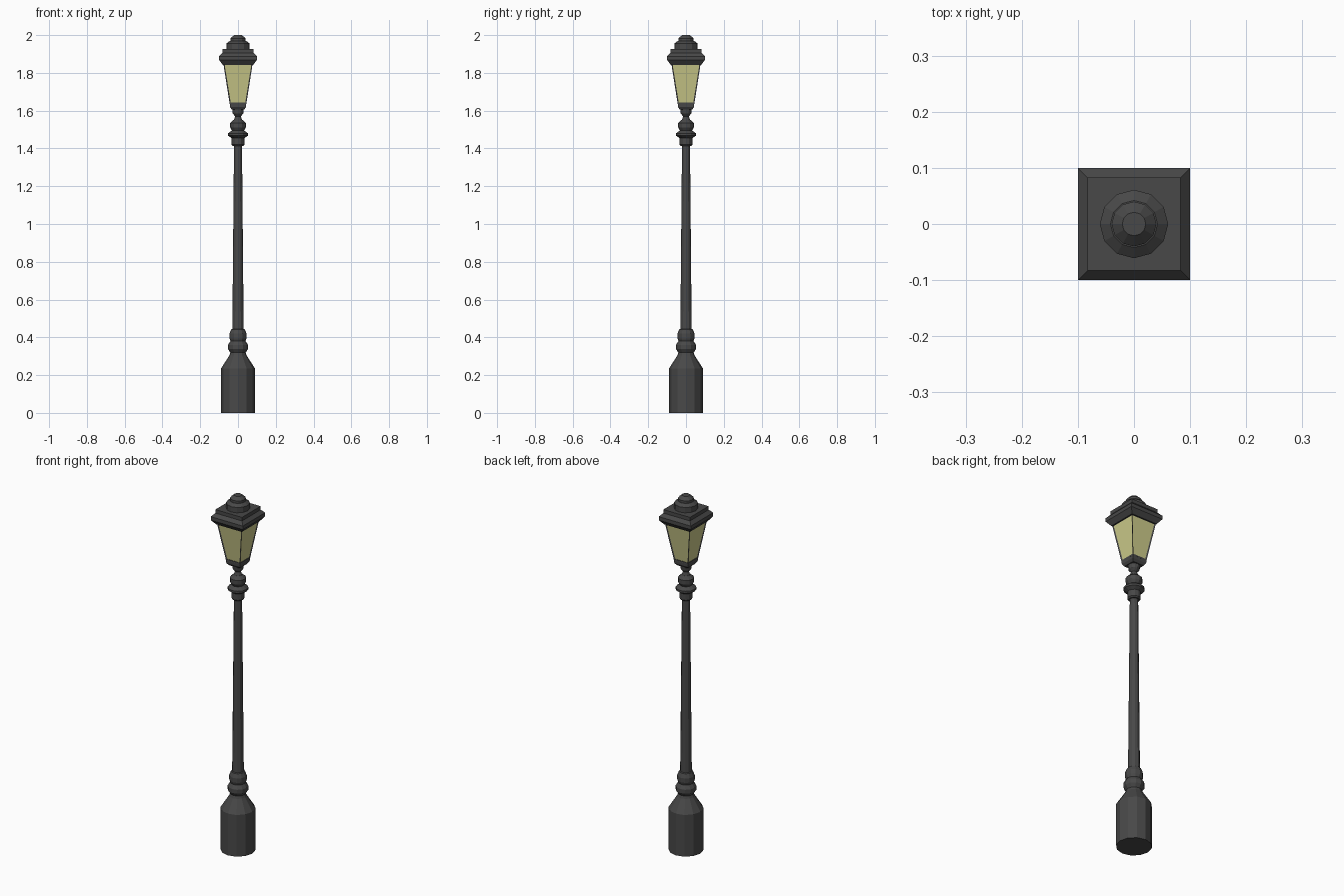
import bpy, bmesh
from math import cos, sin, pi, sqrt

cube = bpy.data.objects.get("Cube")
if cube:
    bpy.data.objects.remove(cube)


def make_material(name, color):
    mat = bpy.data.materials.new(name)
    mat.use_nodes = True
    mat.diffuse_color = color
    bsdf = next(n for n in mat.node_tree.nodes if n.type == 'BSDF_PRINCIPLED')
    bsdf.inputs["Base Color"].default_value = color
    return mat


iron = make_material("dark iron", (0.065, 0.065, 0.065, 1))
glass = make_material("pale yellow glass", (0.61, 0.60, 0.26, 1))


def turned(name, profile, sides=12, pane=None):
    """Closed solid from (radius, height) rings; four sides means half widths.
    pane = (border, depth) insets the sloped sides as glass."""
    square = sides == 4
    scale, turn = (sqrt(2), pi / 4) if square else (1, 0)
    bm = bmesh.new()
    rings = []
    for r, z in profile:
        angles = [turn + 2 * pi * i / sides for i in range(sides)]
        rings.append([bm.verts.new((r * scale * cos(a), r * scale * sin(a), z))
                      for a in angles])
    walls = []
    for low, high in zip(rings, rings[1:]):
        for i in range(sides):
            j = (i + 1) % sides
            walls.append(bm.faces.new((low[i], low[j], high[j], high[i])))
    bm.faces.new(rings[0][::-1])
    bm.faces.new(rings[-1])
    bm.normal_update()
    if pane:
        bmesh.ops.inset_individual(bm, faces=walls, thickness=pane[0], depth=-pane[1])
        for f in walls:
            f.material_index = 1
    mesh = bpy.data.meshes.new(name)
    bm.to_mesh(mesh)
    bm.free()
    mesh.materials.append(iron)
    if pane:
        mesh.materials.append(glass)
    obj = bpy.data.objects.new(name, mesh)
    bpy.context.collection.objects.link(obj)
    return obj


# Pedestal and its stacked mouldings
turned("pedestal", [(0.09, 0), (0.09, 0.235), (0.045, 0.305), (0.04, 0.32)])
turned("lower_ring", [(0.04, 0.318), (0.053, 0.338), (0.053, 0.36), (0.04, 0.38)])
turned("lower_collar", [(0.038, 0.375), (0.045, 0.395), (0.045, 0.42),
                        (0.036, 0.442), (0.028, 0.446)])

# Tapering pole
turned("pole", [(0.03, 0.44), (0.021, 1.43)])

# Mouldings under the lantern
turned("upper_collar", [(0.028, 1.413), (0.034, 1.42), (0.034, 1.455)])
turned("upper_ring", [(0.034, 1.455), (0.053, 1.468), (0.053, 1.48), (0.032, 1.495)])
turned("upper_knob", [(0.03, 1.492), (0.042, 1.512), (0.042, 1.535), (0.022, 1.552)])
turned("neck", [(0.022, 1.55), (0.015, 1.57), (0.028, 1.585), (0.031, 1.612)])

# Square lantern
turned("lantern_foot", [(0.034, 1.607), (0.043, 1.62), (0.044, 1.643)], 4)
turned("lantern_panes", [(0.044, 1.635), (0.077, 1.846)], 4, pane=(0.009, 0.004))
turned("lantern_roof", [(0.08, 1.842), (0.1, 1.868), (0.1, 1.888), (0.083, 1.906),
                        (0.083, 1.926)], 4)

# Round cap and finial
turned("cap", [(0.061, 1.924), (0.061, 1.956), (0.042, 1.97)])
turned("finial", [(0.04, 1.968), (0.04, 1.983), (0.021, 2.0)])
